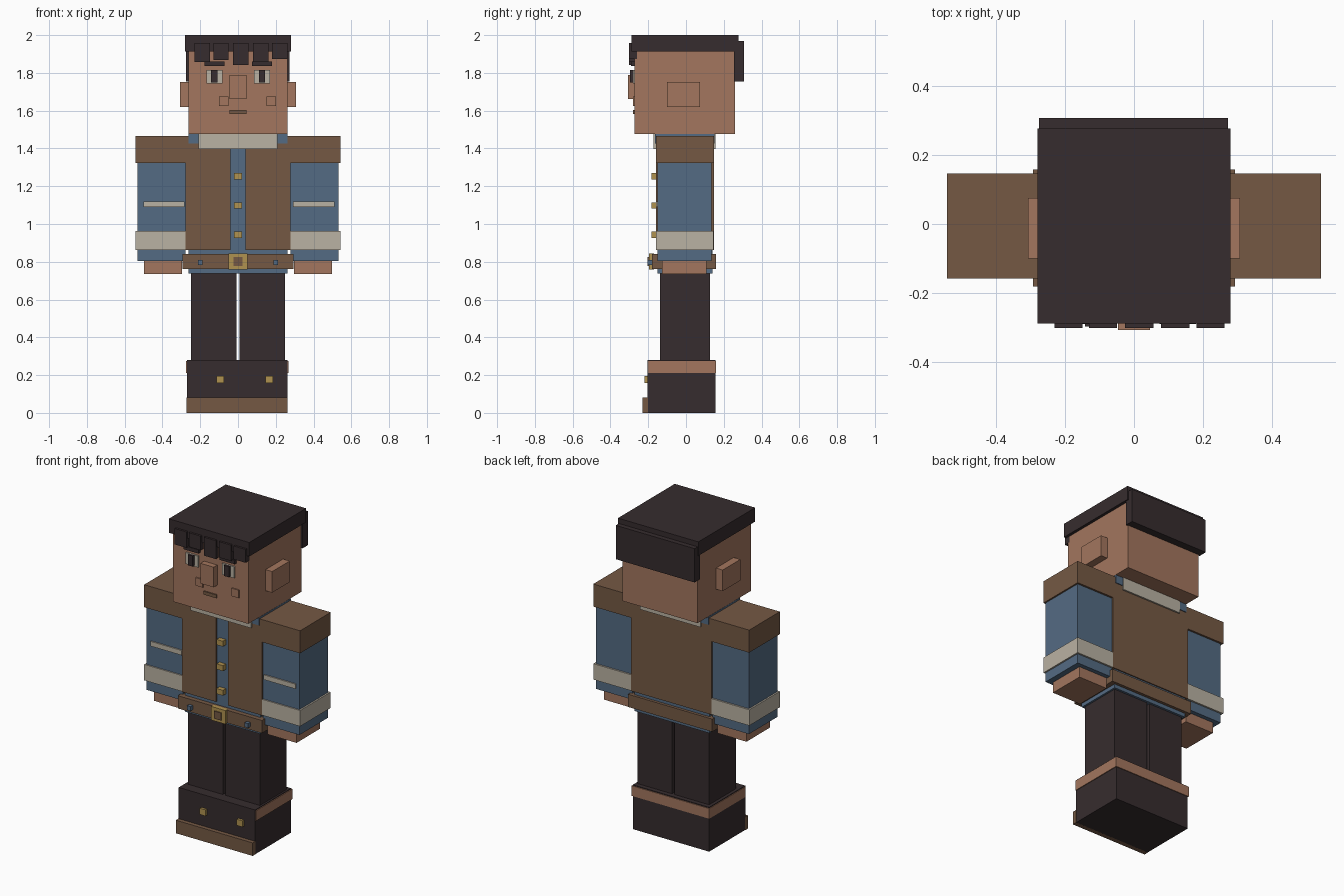
import bpy
import bmesh

cube = bpy.data.objects.get("Cube")
if cube:
    bpy.data.objects.remove(cube, do_unlink=True)


def linear(c):
    c /= 255
    return c / 12.92 if c <= 0.04045 else ((c + 0.055) / 1.055) ** 2.4


def material(name, r, g, b):
    m = bpy.data.materials.new(name)
    m.use_nodes = True
    col = (linear(r), linear(g), linear(b), 1)
    m.diffuse_color = col
    bsdf = m.node_tree.nodes["Principled BSDF"]
    bsdf.inputs["Base Color"].default_value = col
    bsdf.inputs["Roughness"].default_value = 0.9
    return m


dark = material("dark charcoal", 54, 44, 46)
skin = material("skin", 163, 118, 94)
brown = material("leather brown", 117, 89, 68)
blue = material("denim blue", 84, 107, 131)
cream = material("cream", 186, 178, 163)
gold = material("brass", 176, 146, 80)


def box(name, mat, x, y, z):
    """Box from (min, max) extents on each axis."""
    bm = bmesh.new()
    bmesh.ops.create_cube(bm, size=1)
    for v in bm.verts:
        for i, (lo, hi) in enumerate((x, y, z)):
            v.co[i] = (lo + hi) / 2 + v.co[i] * (hi - lo)
    mesh = bpy.data.meshes.new(name)
    bm.to_mesh(mesh)
    bm.free()
    mesh.materials.append(mat)
    ob = bpy.data.objects.new(name, mesh)
    bpy.context.collection.objects.link(ob)
    return ob


def pair(name, mat, x, y, z):
    """Left (+x) box and its mirrored right twin."""
    box("left_" + name, mat, x, y, z)
    box("right_" + name, mat, (-x[1], -x[0]), y, z)


# Head and hair
box("head", skin, (-0.262, 0.262), (-0.272, 0.26), (1.477, 1.93))
box("hair_cap", dark, (-0.28, 0.28), (-0.288, 0.277), (1.912, 2.0))
box("hair_back", dark, (-0.276, 0.273), (0.253, 0.308), (1.755, 1.968))
for i, (x, low) in enumerate([(-0.19, 1.857), (-0.09, 1.868), (0.015, 1.841),
                              (0.12, 1.857), (0.222, 1.873)]):
    box(f"fringe_{i + 1}", dark, (x - 0.041, x + 0.041),
        (-0.301, -0.26), (low, 1.957))

# Face
pair("ear", skin, (0.25, 0.308), (-0.10, 0.075), (1.62, 1.753))
for side, x in (("right", -0.125), ("left", 0.127)):
    box(side + "_eye_white", cream, (x - 0.043, x + 0.043),
        (-0.281, -0.27), (1.743, 1.815))
    box(side + "_pupil", dark, (x - 0.017, x + 0.017),
        (-0.297, -0.27), (1.748, 1.815))
    box(side + "_eyebrow", dark, (x - 0.053, x + 0.053),
        (-0.29, -0.265), (1.837, 1.86))
box("nose", skin, (-0.046, 0.046), (-0.308, -0.26), (1.663, 1.79))
box("mouth", brown, (-0.046, 0.045), (-0.28, -0.27), (1.583, 1.604))
box("left_cheek", skin, (0.15, 0.2), (-0.28, -0.27), (1.625, 1.675))
box("right_cheek", skin, (-0.10, -0.05), (-0.28, -0.27), (1.625, 1.675))

# Shirt and collar
box("shirt", blue, (-0.262, 0.262), (-0.152, 0.14), (0.738, 1.46))
box("shirt_neck", blue, (-0.262, 0.262), (-0.163, 0.152), (1.425, 1.476))
box("collar", cream, (-0.21, 0.21), (-0.172, 0.157), (1.398, 1.476))

# Open vest with shoulder caps
pair("vest_front", brown, (0.041, 0.279), (-0.16, 0), (0.862, 1.465))
box("vest_back", brown, (-0.279, 0.279), (0, 0.147), (0.862, 1.465))
pair("shoulder", brown, (0.26, 0.543), (-0.158, 0.147), (1.323, 1.465))

# Arms
pair("sleeve", blue, (0.279, 0.533), (-0.15, 0.135), (0.803, 1.33))
pair("cuff", cream, (0.277, 0.543), (-0.158, 0.146), (0.863, 0.963))
box("right_sleeve_stripe", cream, (-0.5, -0.282), (-0.158, -0.149), (1.09, 1.12))
box("left_sleeve_stripe", cream, (0.29, 0.51), (-0.158, -0.149), (1.09, 1.12))
pair("hand", skin, (0.296, 0.497), (-0.127, 0.108), (0.735, 0.82))

# Buttons and belt
for i, z in enumerate((0.943, 1.098, 1.252)):
    box(f"button_{i + 1}", gold, (-0.022, 0.022), (-0.182, -0.14),
        (z - 0.017, z + 0.017))
box("belt", brown, (-0.293, 0.293), (-0.181, 0.158), (0.762, 0.842))
box("buckle", gold, (-0.05, 0.05), (-0.196, -0.17), (0.759, 0.845))
box("buckle_centre", brown, (-0.024, 0.024), (-0.203, -0.19), (0.778, 0.825))
pair("belt_stud", blue, (0.188, 0.213), (-0.204, -0.17), (0.782, 0.809))

# Legs
pair("leg", dark, (0.009, 0.25), (-0.138, 0.126), (0.2, 0.745))

# Boots
box("boots", dark, (-0.27, 0.262), (-0.204, 0.155), (0, 0.279))
box("boot_band", skin, (-0.274, 0.267), (-0.2, 0.16), (0.21, 0.274))
box("toe_guard", brown, (-0.272, 0.263), (-0.23, -0.2), (0, 0.082))
for side, x in (("right", -0.093), ("left", 0.165)):
    box(side + "_boot_stud", gold, (x - 0.02, x + 0.02),
        (-0.22, -0.2), (0.157, 0.196))
